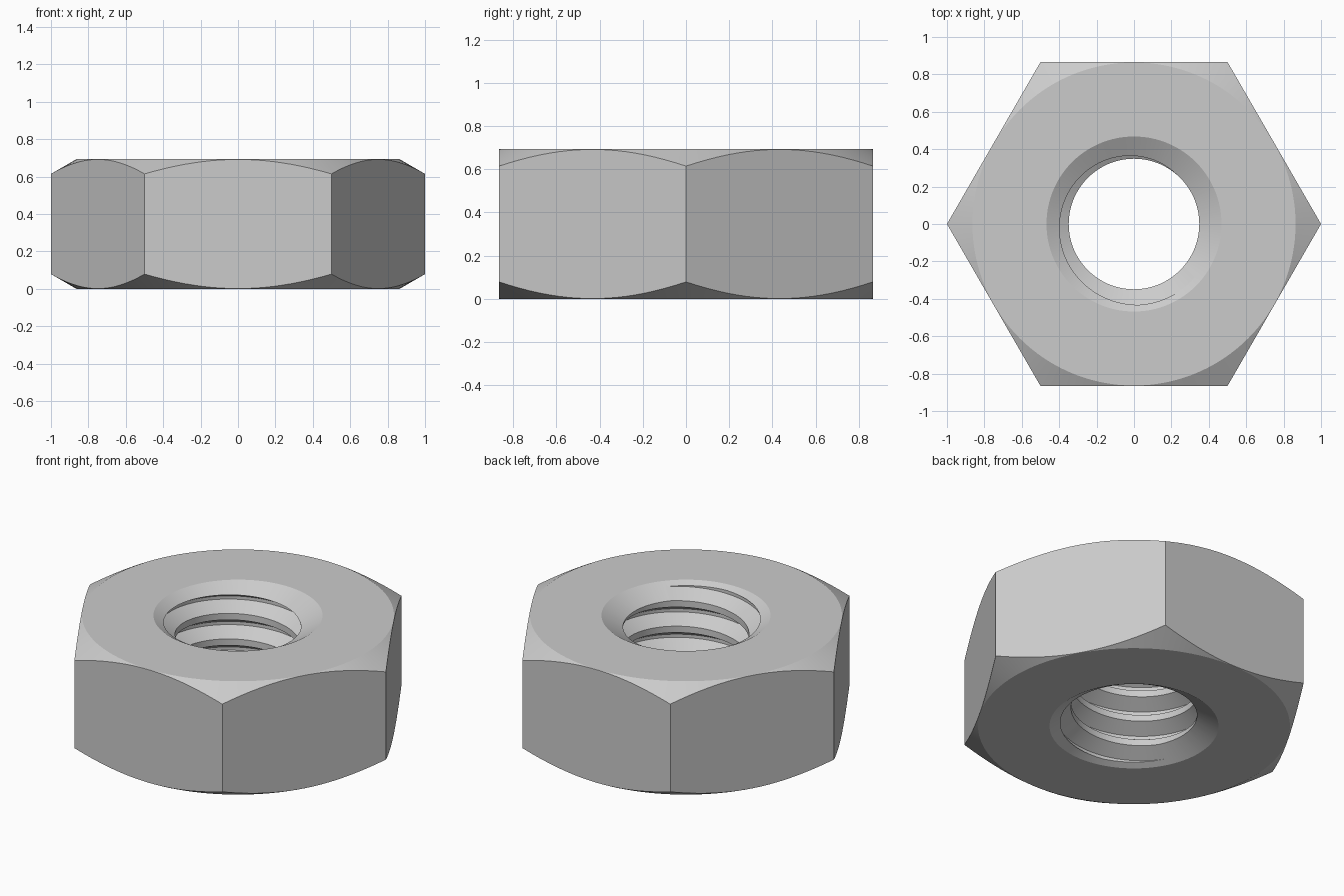
import bpy, bmesh, math

if "Cube" in bpy.data.objects:
    bpy.data.objects.remove(bpy.data.objects["Cube"])

H = 0.693                  # nut height
PITCH = 0.156              # thread pitch
R_MINOR, R_MAJOR = 0.349, 0.433
T30 = math.tan(math.radians(30))
N = 120                    # segments per turn


def make_object(name, bm):
    bmesh.ops.recalc_face_normals(bm, faces=bm.faces)
    me = bpy.data.meshes.new(name)
    bm.to_mesh(me)
    bm.free()
    ob = bpy.data.objects.new(name, me)
    bpy.context.collection.objects.link(ob)
    return ob


def lathe(name, profile):
    """Closed (r, z) profile revolved around z."""
    bm = bmesh.new()
    rings = [[bm.verts.new((r * math.cos(a), r * math.sin(a), z)) for r, z in profile]
             for a in (math.tau * i / N for i in range(N))]
    k = len(profile)
    for i in range(N):
        a, b = rings[i], rings[(i + 1) % N]
        for j in range(k):
            bm.faces.new((a[j], b[j], b[(j + 1) % k], a[(j + 1) % k]))
    return make_object(name, bm)


def thread_tap(name, z0, turns):
    """Solid helical screw used to cut the thread."""
    bm = bmesh.new()
    section = [(R_MINOR, 0), (R_MAJOR, 5 / 16), (R_MAJOR, 7 / 16), (R_MINOR, 12 / 16)]
    rows = []
    for i in range(N * turns + 1):
        a = math.tau * i / N
        rows.append([bm.verts.new((r * math.cos(a), r * math.sin(a),
                                   z0 + PITCH * (i / N + f))) for r, f in section])
    for i in range(N * turns):
        a, b = rows[i], rows[i + 1]
        for j in range(3):
            bm.faces.new((a[j], b[j], b[j + 1], a[j + 1]))
        if i + 1 + N < len(rows):
            bm.faces.new((a[3], b[3], rows[i + 1 + N][0], rows[i + N][0]))
    # close both ends with fans to the axis
    low = bm.verts.new((0, 0, z0 - 0.1))
    high = bm.verts.new((0, 0, z0 + PITCH * (turns + 1)))
    for e in [e for e in bm.edges if e.is_boundary]:
        mid = (e.verts[0].co.z + e.verts[1].co.z) / 2
        bm.faces.new((*e.verts, low if mid < H / 2 else high))
    return make_object(name, bm)


def cut(target, tool, operation):
    mod = target.modifiers.new(operation.title(), 'BOOLEAN')
    mod.operation, mod.object, mod.solver = operation, tool, 'EXACT'
    bpy.context.view_layer.objects.active = target
    bpy.ops.object.modifier_apply(modifier=mod.name)
    bpy.data.objects.remove(tool, do_unlink=True)


# turned blank: outer corner chamfers and countersunk hole on both sides
R_CROWN, R_SINK, R_OUT, R_IN = 0.864, 0.468, 1.05, 0.30
co, ci = (R_OUT - R_CROWN) * T30, (R_SINK - R_IN) * T30
nut = lathe("hex_nut", [
    (R_IN, ci), (R_SINK, 0), (R_CROWN, 0), (R_OUT, co),
    (R_OUT, H - co), (R_CROWN, H), (R_SINK, H), (R_IN, H - ci)])

# hexagonal sides
bm = bmesh.new()
hexa = [[bm.verts.new((math.cos(math.tau * i / 6), math.sin(math.tau * i / 6), z))
         for i in range(6)] for z in (-0.1, H + 0.1)]
bm.faces.new(hexa[0])
bm.faces.new(hexa[1])
for i in range(6):
    k = (i + 1) % 6
    bm.faces.new((hexa[0][i], hexa[0][k], hexa[1][k], hexa[1][i]))
cut(nut, make_object("hex_prism", bm), 'INTERSECT')

# internal thread
cut(nut, thread_tap("tap", -0.294, 8), 'DIFFERENCE')

nut.select_set(True)
bpy.context.view_layer.objects.active = nut
bpy.ops.object.shade_smooth_by_angle(angle=math.radians(20))
